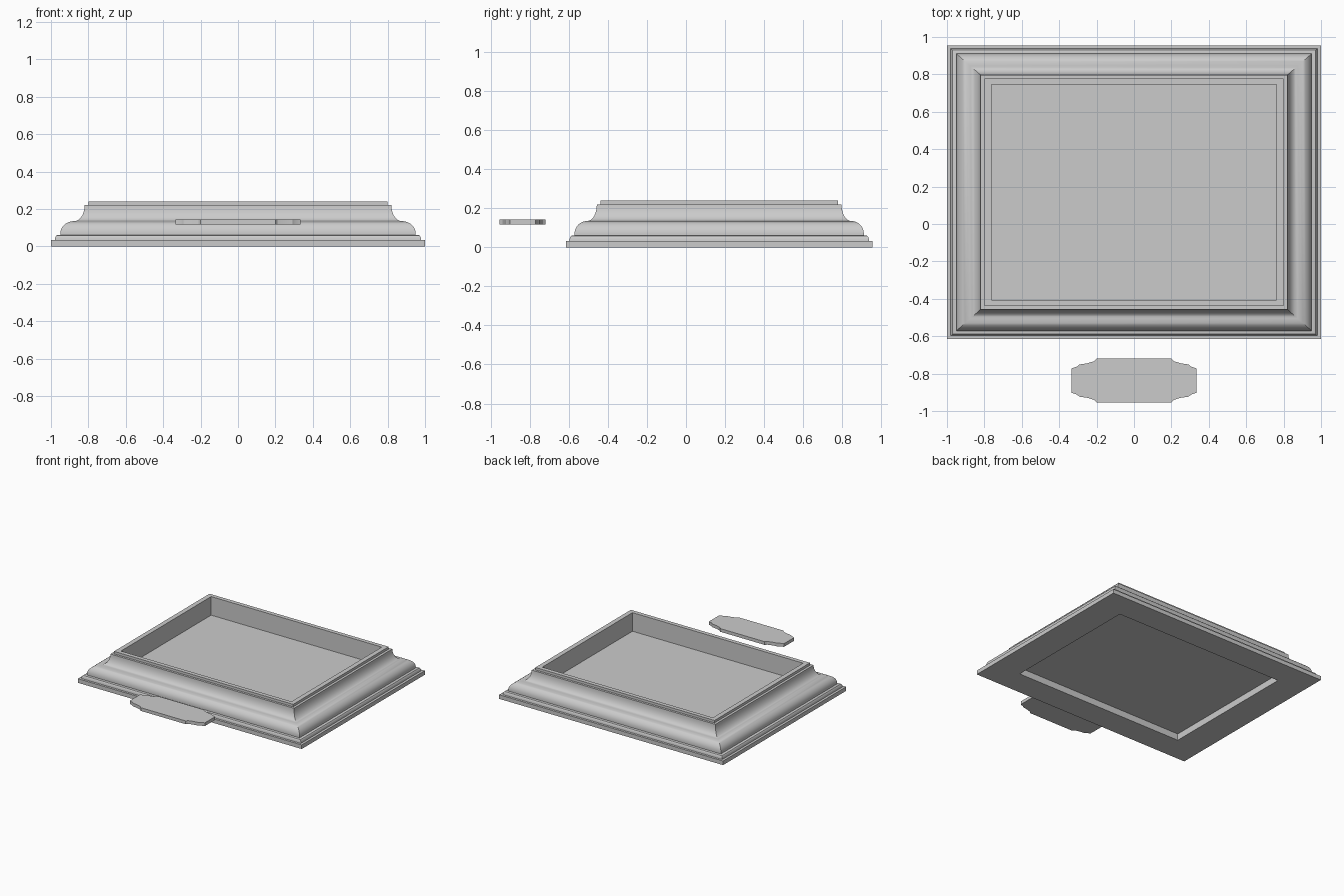
import bpy, bmesh, math

old = bpy.data.objects.get("Cube")
if old:
    bpy.data.objects.remove(old)

grey = bpy.data.materials.new("light grey")
grey.use_nodes = True
COLOUR = (0.6, 0.6, 0.6, 1)
grey.diffuse_color = COLOUR
grey.node_tree.nodes["Principled BSDF"].inputs["Base Color"].default_value = COLOUR

FRAME_Y = 0.17
HALF_X, HALF_Y = 1.0, 0.785
INSET_Y = 0.88        # side mouldings are slightly wider than front and back


def finish(name, bm):
    bmesh.ops.recalc_face_normals(bm, faces=bm.faces)
    mesh = bpy.data.meshes.new(name)
    bm.to_mesh(mesh)
    bm.free()
    mesh.materials.append(grey)
    obj = bpy.data.objects.new(name, mesh)
    bpy.context.collection.objects.link(obj)
    bpy.ops.object.select_all(action='DESELECT')
    obj.select_set(True)
    bpy.context.view_layer.objects.active = obj
    bpy.ops.object.shade_smooth_by_angle(angle=math.radians(30))
    return obj


def arc(cx, cz, rx, rz, start, end, steps=8):
    angles = [math.radians(start + (end - start) * i / steps) for i in range(steps + 1)]
    return [(cx + rx * math.cos(a), cz + rz * math.sin(a)) for a in angles]


def ring(bm, inset, z):
    x, y = HALF_X - inset, HALF_Y - inset * INSET_Y
    return [bm.verts.new((sx * x, FRAME_Y + sy * y, z))
            for sx, sy in ((-1, -1), (1, -1), (1, 1), (-1, 1))]


# Moulding section as (inset, height): plinth, bevel, rounded lobe, cove, lip, inner wall
section = [(0, 0), (0, 0.033), (0.02, 0.033)]
section += arc(0.035, 0.033, 0.015, 0.027, 180, 90, 4)
section += [(0.05, 0.06)]
section += arc(0.125, 0.07, 0.075, 0.065, 180, 90)
section += arc(0.125, 0.22, 0.055, 0.085, 270, 360)
section += [(0.2, 0.22), (0.2, 0.24), (0.238, 0.24), (0.238, 0)]

bm = bmesh.new()
rings = [ring(bm, d, z) for d, z in section]
for a, b in zip(rings, rings[1:] + rings[:1]):
    for i in range(4):
        j = (i + 1) % 4
        bm.faces.new((a[i], a[j], b[j], b[i]))
finish("moulded_frame", bm)

# Panel closing the opening, recessed from above and below
bm = bmesh.new()
low, high = ring(bm, 0.238, 0.053), ring(bm, 0.238, 0.09)
bm.faces.new(low)
bm.faces.new(high)
for i in range(4):
    j = (i + 1) % 4
    bm.faces.new((low[i], low[j], high[j], high[i]))
finish("recessed_panel", bm)

# Separate plaque with scrolled corners, floating before the frame
quarter = [(0.335, 0.065), (0.305, 0.075), (0.292, 0.086), (0.25, 0.092),
           (0.212, 0.104), (0.2, 0.118)]
right = quarter[::-1]
right = [(x, -y) for x, y in right] + quarter
outline = right + [(-x, -y) for x, y in right]
bm = bmesh.new()
face = bm.faces.new([bm.verts.new((x, y - 0.837, 0.117)) for x, y in outline])
extruded = bmesh.ops.extrude_face_region(bm, geom=[face], use_keep_orig=True)
top = [v for v in extruded["geom"] if isinstance(v, bmesh.types.BMVert)]
bmesh.ops.translate(bm, verts=top, vec=(0, 0, 0.026))
finish("name_plaque", bm)
